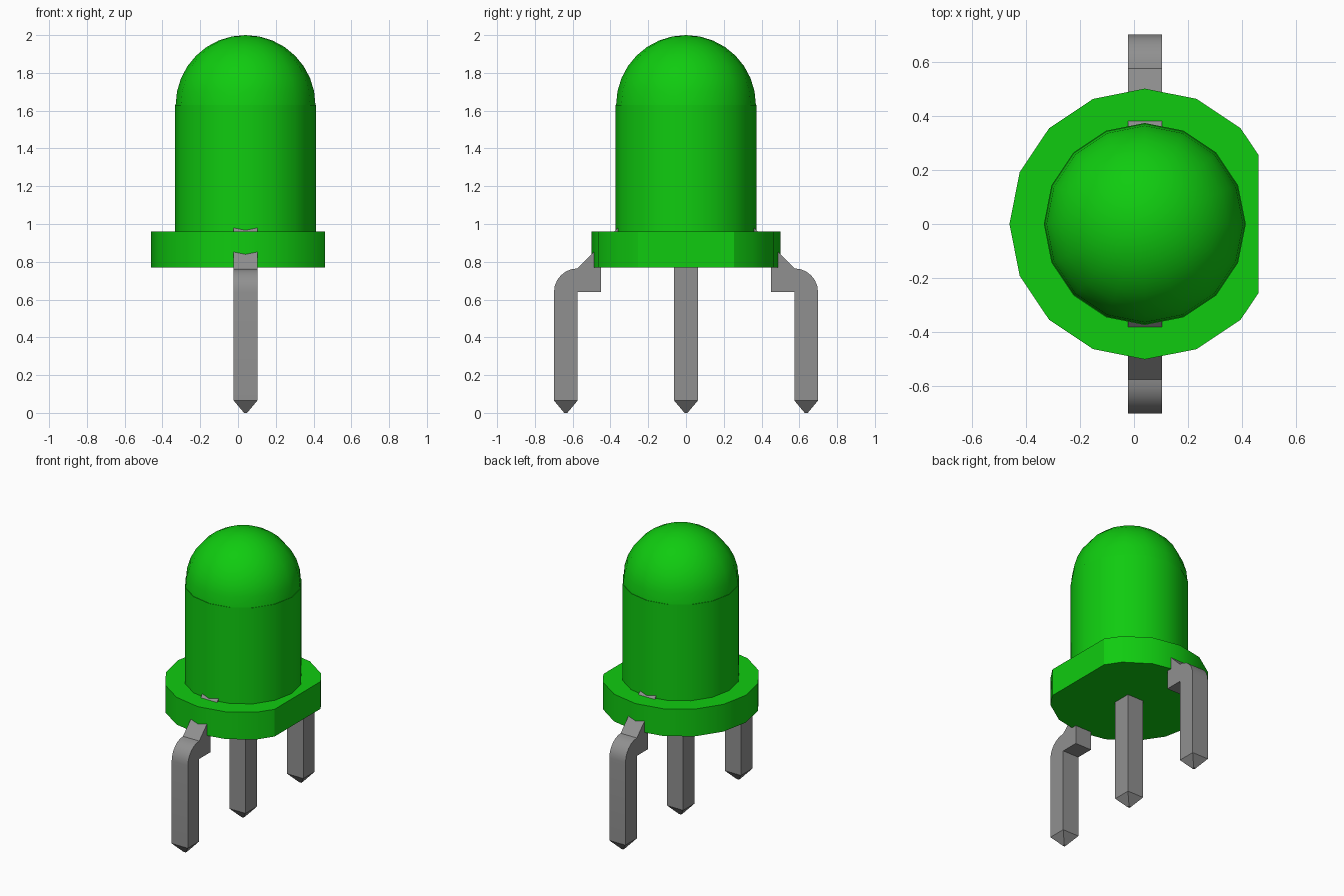
import bpy, bmesh, math
from mathutils import Vector

if "Cube" in bpy.data.objects:
    bpy.data.objects.remove(bpy.data.objects["Cube"], do_unlink=True)

CX = 0.04        # axis of the lamp in x
W = 0.0625       # half thickness of a lead
SIDES = 16


def material(name, rgb):
    m = bpy.data.materials.new(name)
    m.use_nodes = True
    m.diffuse_color = (*rgb, 1)
    m.node_tree.nodes["Principled BSDF"].inputs["Base Color"].default_value = (*rgb, 1)
    return m


GREEN = material("green plastic", (0.005, 0.6, 0.005))
GREY = material("grey metal", (0.28, 0.28, 0.28))


def finish(name, bm, mat):
    bmesh.ops.recalc_face_normals(bm, faces=bm.faces)
    me = bpy.data.meshes.new(name)
    bm.to_mesh(me)
    bm.free()
    me.materials.append(mat)
    ob = bpy.data.objects.new(name, me)
    bpy.context.collection.objects.link(ob)
    bpy.ops.object.select_all(action='DESELECT')
    ob.select_set(True)
    bpy.context.view_layer.objects.active = ob
    bpy.ops.object.shade_smooth_by_angle(angle=math.radians(30))
    return ob


def prism(bm, points, direction):
    """Extrude a closed outline along a direction."""
    face = bm.faces.new([bm.verts.new(p) for p in points])
    new = bmesh.ops.extrude_face_region(bm, geom=[face])["geom"]
    verts = [v for v in new if isinstance(v, bmesh.types.BMVert)]
    bmesh.ops.translate(bm, verts=verts, vec=Vector(direction))


def circle(radius, z):
    return [(CX + radius * math.cos(a), radius * math.sin(a), z)
            for a in (2 * math.pi * i / SIDES for i in range(SIDES))]


# Flange with one flat side
bm = bmesh.new()
prism(bm, circle(0.5, 0.77), (0, 0, 0.19))
cut = bmesh.ops.bisect_plane(bm, geom=bm.verts[:] + bm.edges[:] + bm.faces[:],
                             plane_co=(0.46, 0, 0), plane_no=(1, 0, 0), clear_outer=True)
bmesh.ops.edgeloop_fill(bm, edges=[e for e in cut["geom_cut"] if isinstance(e, bmesh.types.BMEdge)])
finish("flange", bm, GREEN)

# Straight lens body
bm = bmesh.new()
prism(bm, circle(0.373, 0.95), (0, 0, 0.68))
finish("lens_body", bm, GREEN)

# Rounded lens top
bm = bmesh.new()
bmesh.ops.create_uvsphere(bm, u_segments=SIDES, v_segments=16, radius=0.37)
bmesh.ops.delete(bm, geom=[v for v in bm.verts if v.co.z < -0.001], context='VERTS')
bmesh.ops.translate(bm, verts=bm.verts, vec=(CX, 0, 1.63))
finish("lens_dome", bm, GREEN)


def pin(bm, y, top):
    """Square pin with a pointed tip."""
    rings = []
    for h, z in ((0.008, 0.0), (W, 0.065), (W, top)):
        rings.append([bm.verts.new((CX + sx * h, y + sy * h, z))
                      for sx, sy in ((-1, -1), (1, -1), (1, 1), (-1, 1))])
    bm.faces.new(rings[0])
    for a, b in zip(rings, rings[1:]):
        for i in range(4):
            j = (i + 1) % 4
            bm.faces.new((a[i], a[j], b[j], b[i]))
    return rings[-1]


# Centre lead
bm = bmesh.new()
bm.faces.new(pin(bm, 0, 0.8))
finish("centre_lead", bm, GREY)

# Outer leads: pin, rounded elbow and a slope running up into the lens
for name, s in (("front_lead", -1), ("back_lead", 1)):
    bm = bmesh.new()
    pin(bm, s * 0.6365, 0.64)
    arc = [(0.574 + 0.125 * math.cos(a), 0.64 + 0.125 * math.sin(a))
           for a in (math.pi / 2 * i / 6 for i in range(7))]
    outline = arc + [(0.3, 1.04), (0.3, 0.82), (0.45, 0.82), (0.45, 0.64), (0.574, 0.64)]
    prism(bm, [(CX - W, s * y, z) for y, z in outline], (2 * W, 0, 0))
    # Join the elbow to the pin and drop the hidden face between them
    bmesh.ops.remove_doubles(bm, verts=bm.verts, dist=0.002)
    inner = [f for f in bm.faces
             if all(abs(v.co.z - 0.64) < 0.002 and abs(v.co.y) > 0.57 for v in f.verts)]
    bmesh.ops.delete(bm, geom=inner, context='FACES_ONLY')
    finish(name, bm, GREY)
